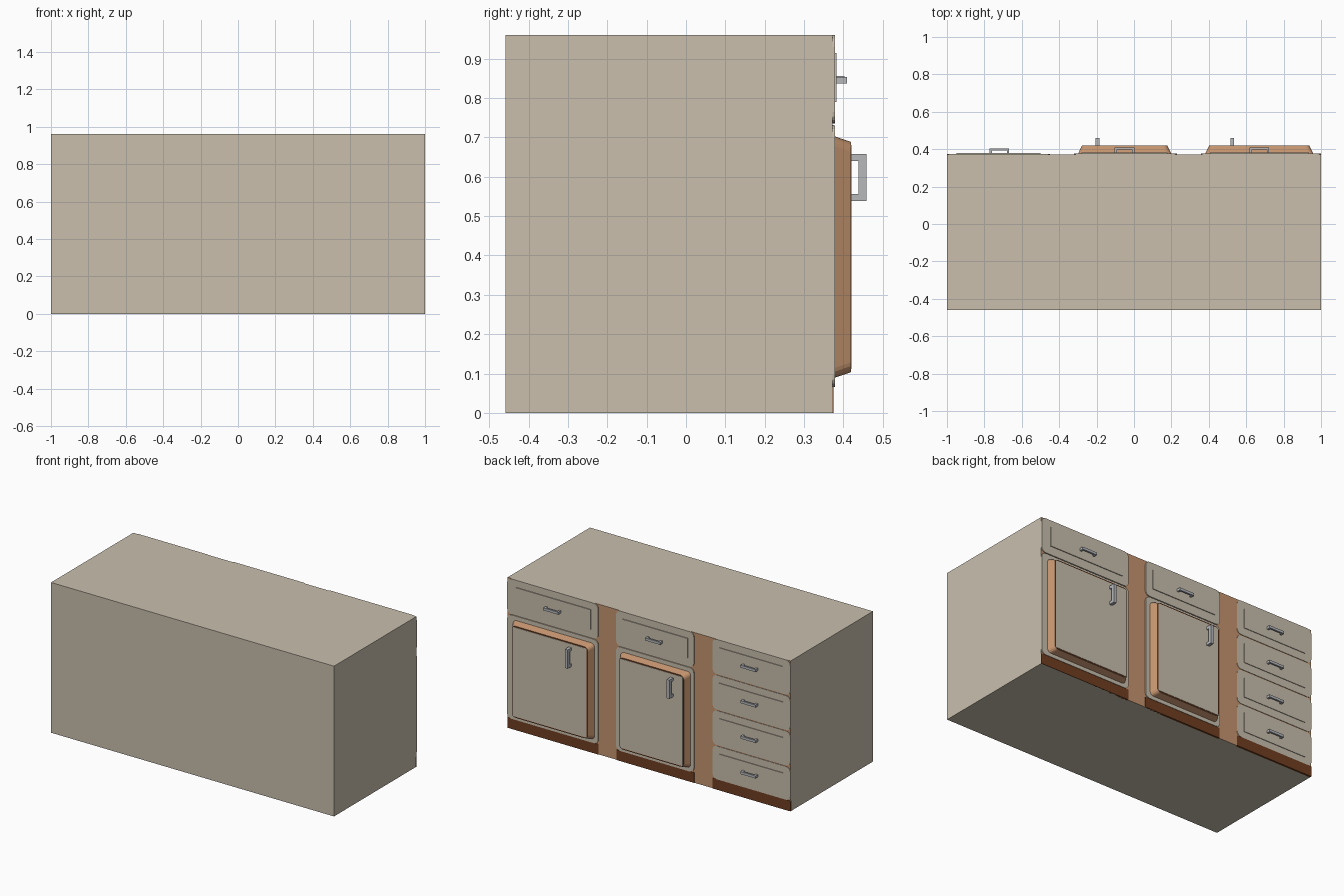
import bpy, bmesh, math
from mathutils import Matrix, Vector

if "Cube" in bpy.data.objects:
    bpy.data.objects.remove(bpy.data.objects["Cube"])


def mat(name, r, g, b):
    m = bpy.data.materials.new(name)
    m.diffuse_color = (r, g, b, 1)
    m.use_nodes = True
    m.node_tree.nodes["Principled BSDF"].inputs["Base Color"].default_value = m.diffuse_color
    return m


BEIGE = mat("beige paint", 0.585, 0.52, 0.42)
WOOD = mat("light brown wood", 0.56, 0.30, 0.16)
DARK = mat("dark brown wood", 0.16, 0.048, 0.015)
METAL = mat("grey metal", 0.47, 0.48, 0.50)


def finish(bm, name, mats):
    bmesh.ops.recalc_face_normals(bm, faces=bm.faces)
    me = bpy.data.meshes.new(name)
    bm.to_mesh(me)
    bm.free()
    for m in mats:
        me.materials.append(m)
    ob = bpy.data.objects.new(name, me)
    bpy.context.collection.objects.link(ob)
    return ob


def add_box(bm, x0, x1, y0, y1, z0, z1):
    c = Vector(((x0 + x1) / 2, (y0 + y1) / 2, (z0 + z1) / 2))
    s = Matrix.Diagonal((x1 - x0, y1 - y0, z1 - z0, 1))
    bmesh.ops.create_cube(bm, size=1, matrix=Matrix.Translation(c) @ s)


def outline(x0, x1, z0, z1, r, seg=4):
    # rectangle in x and z with rounded corners
    if r <= 0:
        return [(x0, z0), (x1, z0), (x1, z1), (x0, z1)]
    pts = []
    for i, (cx, cz) in enumerate([(x1 - r, z1 - r), (x0 + r, z1 - r),
                                  (x0 + r, z0 + r), (x1 - r, z0 + r)]):
        for k in range(seg + 1):
            a = math.pi / 2 * (i + k / seg)
            pts.append((cx + r * math.cos(a), cz + r * math.sin(a)))
    return pts


def panel(name, x0, x1, z0, z1, y0, y1, mats, r=0.0, taper=0.0):
    # plate standing on the cabinet face; the outward cap takes the second material
    bm = bmesh.new()
    a = [bm.verts.new((x, y0, z)) for x, z in outline(x0, x1, z0, z1, r)]
    t = taper
    b = [bm.verts.new((x, y1, z)) for x, z in
         outline(x0 + t, x1 - t, z0 + t * 0.7, z1 - t * 0.7, r)]
    n = len(a)
    for i in range(n):
        bm.faces.new((a[i], a[(i + 1) % n], b[(i + 1) % n], b[i]))
    bm.faces.new(a)
    cap = bm.faces.new(b)
    cap.material_index = len(mats) - 1
    return finish(bm, name, mats)


def drawer_handle(name, x, z, y, depth):
    bm = bmesh.new()
    w, h, t = 0.053, 0.008, 0.013
    add_box(bm, x - w, x + w, y + depth - 0.011, y + depth, z - h, z + h)
    for s in (-1, 1):
        c = x + s * (w - t / 2)
        add_box(bm, c - t / 2, c + t / 2, y, y + depth - 0.011, z - h, z + h)
    finish(bm, name, [METAL])


def door_handle(name, x, z, y):
    bm = bmesh.new()
    h, w, t = 0.06, 0.01, 0.018
    add_box(bm, x - w, x + w, y + 0.018, 0.459, z - h, z + h)
    for s in (-1, 1):
        c = z + s * (h - t / 2)
        add_box(bm, x - w, x + w, y, y + 0.018, c - t / 2, c + t / 2)
    finish(bm, name, [METAL])


FACE = 0.372

# cabinet body, wood showing on the drawer side only
bm = bmesh.new()
add_box(bm, -1, 1, -0.459, FACE, 0, 0.96)
bm.normal_update()
for f in bm.faces:
    if f.normal.y > 0.9:
        f.material_index = 1
finish(bm, "cabinet_body", [BEIGE, WOOD])

# kick boards under each bay
for i, (x0, x1) in enumerate([(0.357, 1), (-0.32, 0.23), (-1, -0.45)]):
    panel(f"kick_board_{i}", x0, x1, 0, 0.066, FACE - 0.01, FACE + 0.003, [DARK])

# two bays with a drawer above a door
bays = [("left", 0.357, 1.0, 0.406, 0.936, 0.38, 0.96, 0.67, 0.525),
        ("middle", -0.32, 0.23, -0.28, 0.18, -0.30, 0.20, -0.05, -0.195)]
for n, x0, x1, p0, p1, d0, d1, hx, kx in bays:
    panel(n + "_drawer_surround", x0, x1, 0.735, 0.96, FACE - 0.01, 0.378, [BEIGE], 0.03)
    panel(n + "_door_surround", x0, x1, 0.066, 0.73, FACE - 0.01, 0.378, [BEIGE], 0.03)
    panel(n + "_drawer_front", p0, p1, 0.79, 0.915, 0.37, 0.383, [BEIGE])
    drawer_handle(n + "_drawer_handle", hx, 0.845, 0.383, 0.026)
    # bevelled door with a dark rim and a painted centre
    panel(n + "_door", d0, d1, 0.088, 0.704, 0.374, 0.419, [WOOD, DARK], 0.025, 0.022)
    panel(n + "_door_panel", d0 + 0.029, d1 - 0.029, 0.111, 0.681, 0.415, 0.421, [BEIGE])
    door_handle(n + "_door_handle", kx, 0.598, 0.42)

# stack of four drawers
for i in range(4):
    z = 0.848 - 0.2265 * i
    top = 0.96 if i == 0 else z + 0.11
    panel(f"stack_surround_{i}", -1, -0.45, max(z - 0.11, 0.066), top,
          FACE - 0.01, 0.375, [BEIGE], 0.03)
    panel(f"stack_drawer_front_{i}", -0.95, -0.50, z - 0.06, z + 0.065, 0.37, 0.379, [BEIGE])
    drawer_handle(f"stack_handle_{i}", -0.72, z, 0.378, 0.025)
